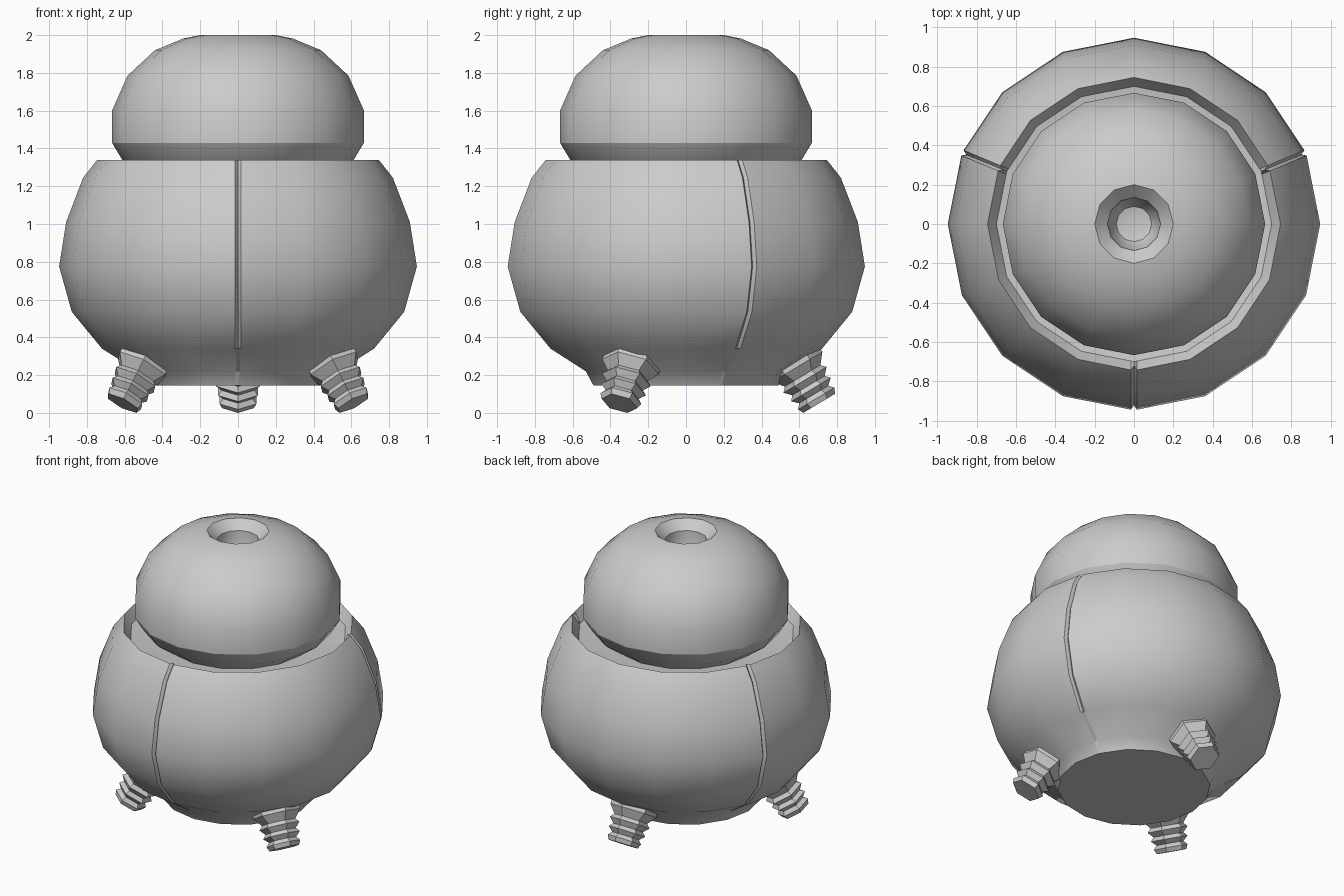
import bpy, bmesh
from math import cos, sin, radians, tau
from mathutils import Matrix, Vector

if "Cube" in bpy.data.objects:
    bpy.data.objects.remove(bpy.data.objects["Cube"])


def stack_rings(bm, rings, cap_start=False, cap_end=False):
    """Join rings of points with quads; returns the vertex rings."""
    vs = [[bm.verts.new(p) for p in ring] for ring in rings]
    n = len(vs[0])
    for a, b in zip(vs, vs[1:]):
        for i in range(n):
            j = (i + 1) % n
            bm.faces.new((a[i], a[j], b[j], b[i]))
    if cap_start:
        bm.faces.new(vs[0])
    if cap_end:
        bm.faces.new(vs[-1])
    return vs


def circle(r, z, n):
    return [Vector((r * cos(tau * i / n), r * sin(tau * i / n), z)) for i in range(n)]


def finish(bm, name, angle=30):
    bmesh.ops.remove_doubles(bm, verts=bm.verts[:], dist=1e-5)
    bmesh.ops.recalc_face_normals(bm, faces=bm.faces[:])
    me = bpy.data.meshes.new(name)
    bm.to_mesh(me)
    bm.free()
    ob = bpy.data.objects.new(name, me)
    bpy.context.collection.objects.link(ob)
    bpy.ops.object.select_all(action='DESELECT')
    ob.select_set(True)
    bpy.context.view_layer.objects.active = ob
    bpy.ops.object.shade_smooth_by_angle(angle=radians(angle))
    return ob


# Body: 16-sided pot with three V grooves on its vertical edges
SEAMS = (1, 7, 12)
body_profile = [  # radius, height, groove strength
    (0.49, 0.145, 0), (0.53, 0.22, 0), (0.72, 0.34, 0.6), (0.88, 0.535, 1),
    (0.947, 0.775, 1), (0.91, 1.01, 1), (0.82, 1.245, 1), (0.745, 1.34, 1),
    (0.70, 1.27, 0), (0.55, 1.25, 0)]


def grooved_ring(r, z, depth):
    c = circle(r, z, 16)
    ring = []
    for i, p in enumerate(c):
        if i in SEAMS:
            k = 0.015 / (0.39 * r)
            inward = Vector((p.x, p.y, 0)).normalized() * 0.025 * depth
            ring += [p.lerp(c[i - 1], k), p - inward, p.lerp(c[(i + 1) % 16], k)]
        else:
            ring.append(p)
    return ring


bm = bmesh.new()
stack_rings(bm, [grooved_ring(*p) for p in body_profile], True, True)
finish(bm, "body")

# Dome: 16-sided cap with a 12-sided chamfered hole in the top
bm = bmesh.new()
dome_profile = [(0.48, 1.24), (0.61, 1.335), (0.667, 1.43), (0.667, 1.60),
                (0.585, 1.785), (0.44, 1.92), (0.29, 1.982)]
hole_profile = [(0.20, 2.0), (0.135, 1.94), (0.13, 1.80), (0.09, 1.73), (0, 1.71)]
dome = stack_rings(bm, [circle(r, z, 16) for r, z in dome_profile], True)
hole = stack_rings(bm, [circle(r, z, 12) for r, z in hole_profile])
rim = [e for ring in (dome[-1], hole[0]) for e in bm.edges
       if e.verts[0] in ring and e.verts[1] in ring]
bmesh.ops.bridge_loops(bm, edges=rim)
finish(bm, "dome")

# Feet: three ribbed six-sided pegs splayed outwards
foot_profile = [(0.098, 0), (0.112, 0.03), (0.09, 0.055), (0.122, 0.085),
                (0.10, 0.11), (0.133, 0.145), (0.11, 0.17), (0.155, 0.225), (0.15, 0.30)]
TILT = radians(31)
for name, az in (("back_foot", 90), ("left_foot", 210), ("right_foot", 330)):
    bm = bmesh.new()
    stack_rings(bm, [circle(r, h, 6) for r, h in foot_profile], True, True)
    m = (Matrix.Rotation(radians(az), 4, 'Z')
         @ Matrix.Translation((0.705, 0, 0.098 * sin(TILT)))
         @ Matrix.Rotation(-TILT, 4, 'Y'))
    bmesh.ops.transform(bm, matrix=m, verts=bm.verts[:])
    finish(bm, name)
